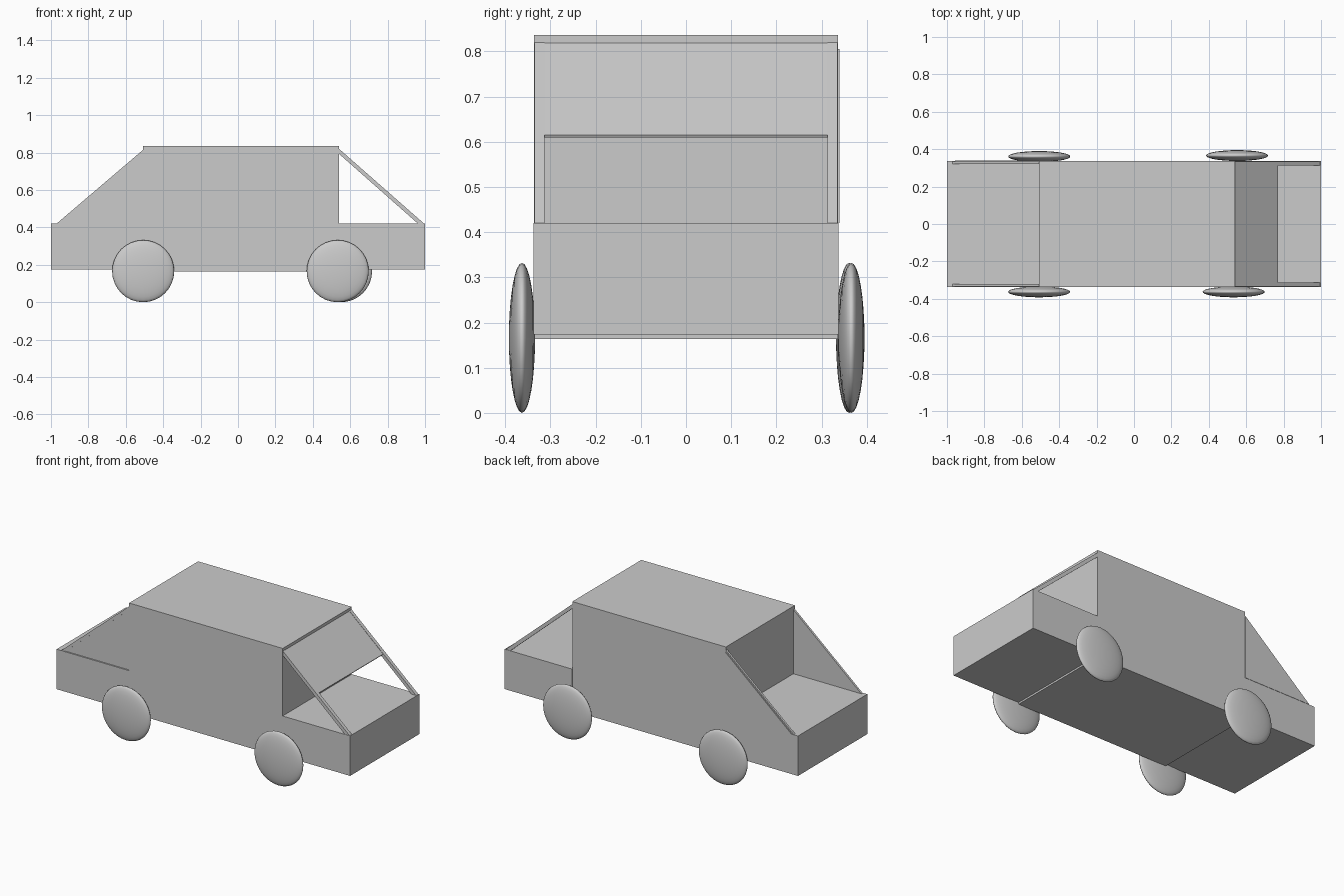
import bpy, bmesh
from mathutils import Matrix

cube = bpy.data.objects.get("Cube")
if cube:
    bpy.data.objects.remove(cube, do_unlink=True)

grey = bpy.data.materials.new("plain grey")
grey.use_nodes = True
COLOUR = (0.6, 0.6, 0.6, 1)
grey.diffuse_color = COLOUR
grey.node_tree.nodes["Principled BSDF"].inputs["Base Color"].default_value = COLOUR


def finish(name, bm):
    """Turn a bmesh into a coloured object in the scene."""
    bmesh.ops.recalc_face_normals(bm, faces=bm.faces[:])
    mesh = bpy.data.meshes.new(name)
    bm.to_mesh(mesh)
    bm.free()
    mesh.materials.append(grey)
    obj = bpy.data.objects.new(name, mesh)
    bpy.context.collection.objects.link(obj)
    return obj


def prism(name, profile, y0, y1):
    """Extrude a side profile of (x, z) points from y0 to y1."""
    bm = bmesh.new()
    face = bm.faces.new([bm.verts.new((x, y0, z)) for x, z in profile])
    out = bmesh.ops.extrude_face_region(bm, geom=[face])
    moved = [v for v in out["geom"] if isinstance(v, bmesh.types.BMVert)]
    bmesh.ops.translate(bm, verts=moved, vec=(0, y1 - y0, 0))
    return finish(name, bm)


def box(name, x0, x1, y, z0, z1):
    return prism(name, [(x0, z0), (x1, z0), (x1, z1), (x0, z1)], -y, y)


# Body: a tall cabin between two low decks
CABIN_L, CABIN_R, DECK = -0.507, 0.54, 0.42
box("cabin", CABIN_L, CABIN_R, 0.336, 0.163, 0.836)
box("hood", CABIN_R, 1.0, 0.337, 0.174, DECK)
box("rear_deck", -1.0, CABIN_L, 0.338, 0.174, DECK)

# Sloping posts at both ends, on each side
for side, sign in (("left", 1), ("right", -1)):
    prism("front_post_" + side,
          [(CABIN_R, 0.82), (0.995, DECK), (0.962, DECK), (CABIN_R, 0.793)],
          sign * 0.313, sign * 0.335)
    prism("rear_post_" + side,
          [(CABIN_L, 0.815), (-0.97, DECK), (-0.945, DECK), (CABIN_L, 0.793)],
          sign * 0.322, sign * 0.335)

# Triangular side panels that fill the rear frames
triangle = [(CABIN_L, 0.805), (-0.958, DECK), (CABIN_L, DECK)]
prism("rear_panel_left", triangle, 0.33, 0.34)
prism("rear_panel_right", triangle, -0.33, -0.322)

# Half-length windscreen under the roof edge
prism("windscreen", [(CABIN_R, 0.818), (0.77, 0.615), (0.767, 0.609), (CABIN_R, 0.811)],
      -0.313, 0.313)

# Wheels: flattened discs
wheels = {"front_wheel_right": (0.533, -0.363), "front_wheel_left": (0.551, 0.366),
          "rear_wheel_right": (-0.507, -0.363), "rear_wheel_left": (-0.507, 0.361)}
for name, (x, y) in wheels.items():
    bm = bmesh.new()
    bmesh.ops.create_uvsphere(bm, u_segments=32, v_segments=16, radius=1)
    turn = Matrix.Rotation(1.5708, 4, "X")
    size = Matrix.Diagonal((0.166, 0.029, 0.166, 1))
    bm.transform(Matrix.Translation((x, y, 0.166)) @ size @ turn)
    for f in bm.faces:
        f.smooth = True
    finish(name, bm)
